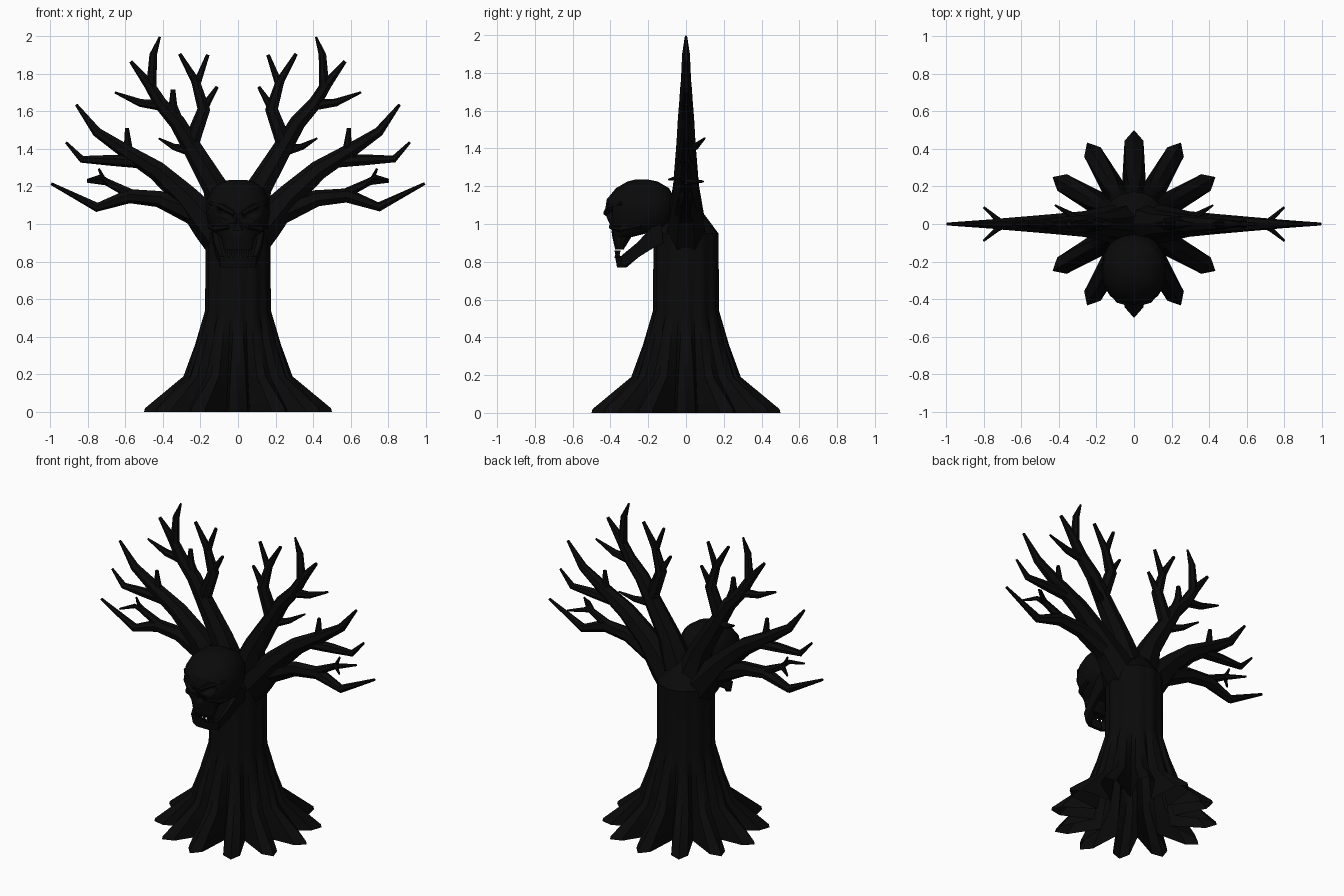
import bpy, bmesh, math
from mathutils import Vector, Matrix

if "Cube" in bpy.data.objects:
    bpy.data.objects.remove(bpy.data.objects["Cube"])

bark = bpy.data.materials.new("charred_black")
bark.diffuse_color = (0.003, 0.003, 0.003, 1)
bark.use_nodes = True
bark.node_tree.nodes["Principled BSDF"].inputs["Base Color"].default_value = bark.diffuse_color


def finish(name, bm, angle=35):
    bmesh.ops.recalc_face_normals(bm, faces=bm.faces)
    me = bpy.data.meshes.new(name)
    bm.to_mesh(me)
    bm.free()
    me.materials.append(bark)
    ob = bpy.data.objects.new(name, me)
    bpy.context.collection.objects.link(ob)
    bpy.ops.object.select_all(action='DESELECT')
    ob.select_set(True)
    bpy.context.view_layer.objects.active = ob
    bpy.ops.object.shade_smooth_by_angle(angle=math.radians(angle))
    return ob


def loft(bm, rings, cap_start=True, cap_end=True):
    vs = [[bm.verts.new(p) for p in r] for r in rings]
    n = len(vs[0])
    for a, b in zip(vs, vs[1:]):
        for i in range(n):
            j = (i + 1) % n
            bm.faces.new((a[i], a[j], b[j], b[i]))
    if cap_start:
        bm.faces.new(vs[0])
    if cap_end:
        bm.faces.new(vs[-1])


def tube(bm, path, side, n=7):
    """Tapered branch through (x, z, radius[, y]) stations."""
    pts = [Vector((p[0] * side, p[3] if len(p) > 3 else 0, p[1])) for p in path]
    rings = []
    for i, p in enumerate(pts):
        t = (pts[min(i + 1, len(pts) - 1)] - pts[max(i - 1, 0)]).normalized()
        u = t.cross(Vector((0, 1, 0))).normalized()
        v = u.cross(t)
        r = path[i][2]
        rings.append([p + r * (u * math.cos(a) + v * math.sin(a))
                      for a in (2 * math.pi * k / n for k in range(n))])
    loft(bm, rings)


# Trunk flaring into twelve pointed roots, open underneath
bm = bmesh.new()
rings = []
# height, crest radius, shoulder radius, valley radius, shoulder half angle
for z, crest, shoulder, valley, half in [
        (0, .5, .445, .24, 6.5), (.02, .495, .435, .235, 6.5), (.19, .29, .275, .205, 8.5),
        (.36, .228, .222, .185, 8), (.54, .175, .173, .163, 7.5), (.95, .172, .171, .168, 7.5),
        (1.06, .09, .09, .09, 7.5), (1.1, .04, .04, .04, 7.5)]:
    ring = []
    for k in range(12):
        for da, r in ((-half, shoulder), (0, crest), (half, shoulder), (15, valley)):
            a = math.radians(k * 30 + da)
            ring.append((r * math.cos(a), r * math.sin(a), z))
    rings.append(ring)
loft(bm, rings, cap_start=False)
finish("trunk", bm)

# Limbs: each main limb carries its forks and twigs
UPPER = [
    [(.06, 1.03, .1), (.12, 1.2, .07), (.25, 1.42, .052), (.32, 1.54, .045), (.41, 1.64, .037),
     (.47, 1.74, .03), (.57, 1.865, .01)],
    [(.46, 1.71, .03), (.45, 1.9, .021), (.415, 1.995, .006)],
    [(.40, 1.63, .03), (.52, 1.645, .022), (.655, 1.70, .006)],
    [(.25, 1.42, .045), (.18, 1.61, .036), (.225, 1.76, .024), (.31, 1.905, .01)],
    [(.22, 1.74, .022), (.16, 1.90, .01)],
    [(.185, 1.61, .026), (.11, 1.73, .009)],
    [(.25, 1.39, .03), (.34, 1.41, .018, .05), (.42, 1.455, .005, .1)],
]
LOWER = [
    [(.08, .92, .11), (.15, 1.0, .1), (.28, 1.15, .07), (.43, 1.285, .055), (.6, 1.39, .04),
     (.75, 1.49, .027), (.86, 1.635, .008)],
    [(.5, 1.33, .036), (.68, 1.34, .03), (.83, 1.345, .02), (.915, 1.435, .007)],
    [(.58, 1.36, .03), (.59, 1.51, .011)],
    [(.19, 1.04, .07), (.42, 1.135, .046), (.58, 1.15, .04), (.75, 1.09, .026), (.993, 1.215, .008)],
    [(.55, 1.15, .03), (.70, 1.225, .02), (.8, 1.225, .006, .09)],
    [(.68, 1.215, .018), (.73, 1.25, .014, -.03), (.8, 1.235, .006, -.09)],
    [(.71, 1.23, .014), (.74, 1.295, .006)],
]
for label, side in (("left", -1), ("right", 1)):
    for part, paths in (("upper_limb", UPPER), ("lower_limb", LOWER)):
        bm = bmesh.new()
        for path in paths:
            tube(bm, path, side)
        if label == "left" and part == "upper_limb":
            tube(bm, [(.31, 1.52, .034), (.345, 1.63, .024), (.345, 1.715, .013)], side)
        finish(label + "_" + part, bm)

# Skull: stacked rounded sections from upper teeth line to crown
bm = bmesh.new()
rings = []
for z, front, back, half in [
        (.865, -.375, -.33, .075), (.93, -.39, -.29, .09), (.965, -.395, -.15, .14),
        (1.0, -.405, -.085, .16), (1.06, -.43, -.055, .172), (1.13, -.42, -.055, .165),
        (1.19, -.37, -.09, .135), (1.225, -.31, -.15, .085), (1.235, -.27, -.2, .04)]:
    mid, dep = (front + back) / 2, (back - front) / 2
    ring = []
    for k in range(16):
        c, s = math.cos(k * math.pi / 8), math.sin(k * math.pi / 8)
        ring.append((math.copysign(abs(c) ** .85, c) * half,
                     mid + math.copysign(abs(s) ** .85, s) * dep, z))
    rings.append(ring)
loft(bm, rings)
skull = finish("skull", bm, 30)

# Slanted eye sockets and nose hole cut into the skull
cutters = []
for side in (-1, 1):
    bm = bmesh.new()
    m = (Matrix.Translation((side * .075, -.42, 1.055)) @ Matrix.Rotation(-side * .45, 4, 'Y')
         @ Matrix.Diagonal((.052, .06, .032, 1)))
    bmesh.ops.create_icosphere(bm, subdivisions=2, radius=1, matrix=m)
    cutters.append(finish("eye_cutter", bm))
bm = bmesh.new()
loft(bm, [[(-.025, y, .965), (.025, y, .965), (0, y, 1.01)] for y in (-.5, -.37)])
cutters.append(finish("nose_cutter", bm))
bpy.context.view_layer.objects.active = skull
for c in cutters:
    mod = skull.modifiers.new("hole", 'BOOLEAN')
    mod.operation, mod.solver, mod.object = 'DIFFERENCE', 'EXACT', c
    bpy.ops.object.modifier_apply(modifier=mod.name)
    bpy.data.objects.remove(c)

# Jaw: a U-shaped band, x, y, bottom, top
half_jaw = [(.145, -.13, .9, 1.0), (.14, -.18, .875, .985), (.125, -.26, .825, .9),
            (.1, -.345, .77, .83), (.05, -.375, .77, .825)]
jaw = half_jaw + [(-x, y, b, t) for x, y, b, t in reversed(half_jaw)]
bm = bmesh.new()
rings = []
for x, y, b, t in jaw:
    xi, yi = x * .78, y + .03 * (abs(x) < .12)
    rings.append([(x * .93, y + .01, b), (x, y, t), (xi, yi, t), (xi * .93, yi, b)])
loft(bm, rings)
finish("jaw", bm)

# Brow ridges and cheekbones
bm = bmesh.new()
for side in (-1, 1):
    tube(bm, [(.02, 1.055, .014, -.425), (.08, 1.09, .018, -.405), (.145, 1.11, .01, -.34)], side, 6)
    tube(bm, [(.05, .985, .012, -.4), (.12, .975, .02, -.345), (.15, .99, .016, -.24)], side, 6)
finish("brows_and_cheekbones", bm)

# Teeth on the jaw and upper row
bm = bmesh.new()
for k in range(6):
    x = (k - 2.5) * .025
    y = -.372 + abs(x) * .25
    for z, h in ((.86, -.022), (.82, .022)):
        loft(bm, [[(x + a * w, y + b * w, zz) for a, b in ((-1, -1), (1, -1), (1, 1), (-1, 1))]
                  for zz, w in ((z, .01), (z + h, .005))])
finish("teeth", bm)
